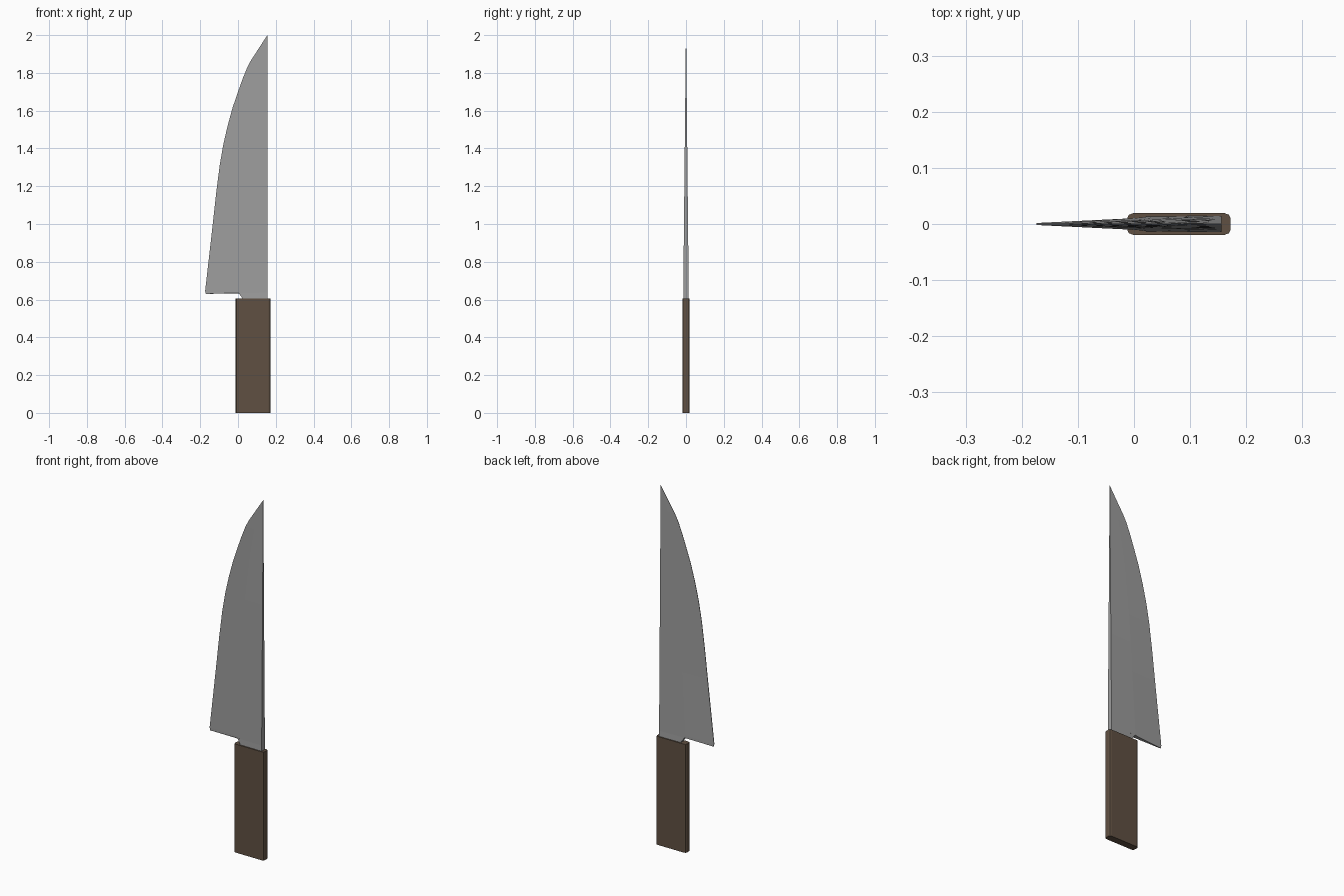
import bpy, bmesh

if "Cube" in bpy.data.objects:
    bpy.data.objects.remove(bpy.data.objects["Cube"])


def material(name, rgb):
    m = bpy.data.materials.new(name)
    m.diffuse_color = (*rgb, 1.0)
    m.use_nodes = True
    m.node_tree.nodes["Principled BSDF"].inputs["Base Color"].default_value = m.diffuse_color
    return m


def loft(name, rings, mat):
    """Skin closed rings of equal length and cap both ends."""
    bm = bmesh.new()
    loops = [[bm.verts.new(p) for p in ring] for ring in rings]
    n = len(rings[0])
    for a, b in zip(loops, loops[1:]):
        for i in range(n):
            j = (i + 1) % n
            bm.faces.new((a[i], a[j], b[j], b[i]))
    bm.faces.new(loops[0][::-1])
    bm.faces.new(loops[-1])
    bmesh.ops.remove_doubles(bm, verts=bm.verts, dist=0.0001)
    bmesh.ops.recalc_face_normals(bm, faces=bm.faces)
    me = bpy.data.meshes.new(name)
    bm.to_mesh(me)
    bm.free()
    me.materials.append(mat)
    ob = bpy.data.objects.new(name, me)
    bpy.context.collection.objects.link(ob)
    return ob


steel = material("steel grey", (0.34, 0.34, 0.34))
wood = material("dark brown wood", (0.115, 0.08, 0.054))

# Handle: flat slab with softened long corners
X0, X1, HY = -0.012, 0.172, 0.0195
corner = [(0.0, 0.009), (0.003, 0.003), (0.011, 0.0)]   # inset in x, y
profile = [(X0 + dx, -HY + dy) for dx, dy in corner]
profile += [(X1 - dx, -HY + dy) for dx, dy in reversed(corner)]
profile += [(x, -y) for x, y in reversed(profile)]
loft("handle", [[(x, y, z) for x, y in profile] for z in (0.0, 0.605)], wood)

# Blade: wedge sections from the cutting edge to the thick spine
SPINE = 0.156
EDGE = [(-0.170, 0.630), (-0.174, 0.645), (-0.134, 0.996), (-0.116, 1.16),
        (-0.097, 1.31), (-0.078, 1.42), (-0.055, 1.52), (-0.029, 1.615),
        (0.0, 1.70), (0.025, 1.77), (0.048, 1.827), (0.068, 1.865),
        (0.094, 1.905), (0.125, 1.953), (0.1555, 2.0)]


def section(edge_x, z, mid_z=None):
    mid_x = edge_x + (SPINE - edge_x) * 0.525
    k = (2.0 - z) / 1.37                  # thins out towards the tip
    t = 0.0006 + 0.0139 * k
    e = 0.0006 + 0.0012 * k
    m = e + (t - e) * 0.68
    mz = mid_z or z
    side = [(edge_x, e, z), (mid_x, m, mz), (SPINE, t, mz)]
    return [(x, -y, q) for x, y, q in side] + [(x, y, q) for x, y, q in side[::-1]]


rings = [section(x, z, 0.636 if i == 0 else None) for i, (x, z) in enumerate(EDGE)]
rings[1] = section(EDGE[1][0], EDGE[1][1], 0.65)
loft("blade", rings, steel)

# Neck joining blade to handle
neck = []
for x, z, m in ((0.026, 0.595, 0.013), (0.022, 0.608, 0.013), (0.002, 0.637, 0.0102)):
    neck.append([(x, -m, z), (SPINE, -0.0145, z), (SPINE, 0.0145, z), (x, m, z)])
loft("neck", neck, steel)
